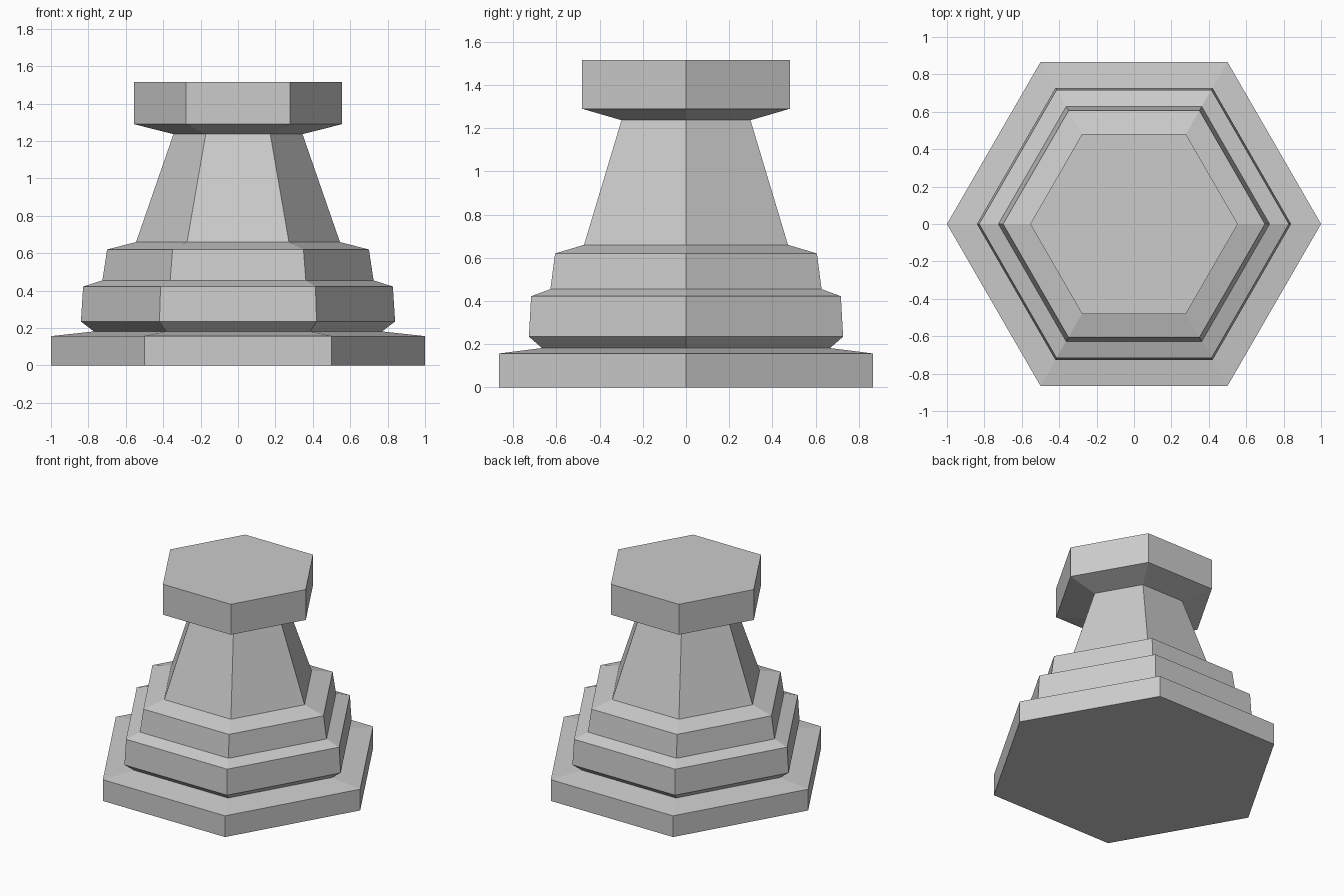
import bpy, bmesh
from math import cos, sin, tau

if "Cube" in bpy.data.objects:
    bpy.data.objects.remove(bpy.data.objects["Cube"])

SIDES = 6

# (corner radius, height) from the foot to the top
PROFILE = [
    (1.00, 0.0), (1.00, 0.157),        # foot slab
    (0.77, 0.182),                     # groove above the foot
    (0.84, 0.235), (0.828, 0.422),     # lower tier
    (0.725, 0.455), (0.70, 0.62),      # upper tier
    (0.545, 0.66), (0.345, 1.237),     # tapered shaft
    (0.555, 1.29), (0.555, 1.515),     # flared cap
]


def hex_turned(name, profile):
    """Stack hexagonal rings along a profile and close both ends."""
    bm = bmesh.new()
    rings = [[bm.verts.new((r * cos(tau * i / SIDES), r * sin(tau * i / SIDES), z))
              for i in range(SIDES)] for r, z in profile]
    for low, high in zip(rings, rings[1:]):
        for i in range(SIDES):
            j = (i + 1) % SIDES
            bm.faces.new((low[i], low[j], high[j], high[i]))
    bm.faces.new(rings[0][::-1])
    bm.faces.new(rings[-1])
    mesh = bpy.data.meshes.new(name)
    bm.to_mesh(mesh)
    bm.free()
    obj = bpy.data.objects.new(name, mesh)
    bpy.context.collection.objects.link(obj)
    return obj


# One continuous hexagonal pedestal
hex_turned("pedestal", PROFILE)
